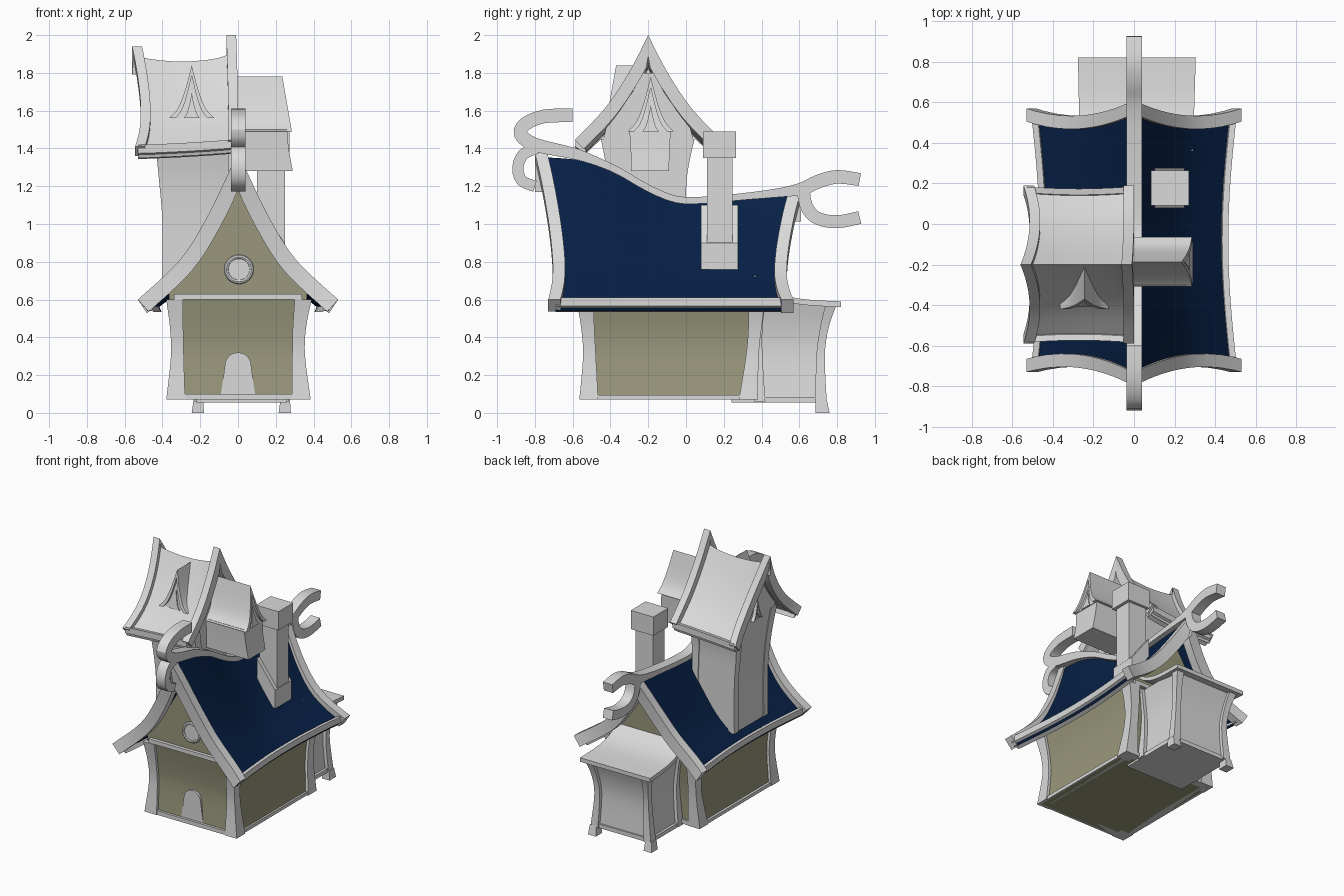
import bpy, bmesh, math
from mathutils import Vector

old = bpy.data.objects.get("Cube")
if old:
    bpy.data.objects.remove(old, do_unlink=True)


def material(name, rgb):
    m = bpy.data.materials.new(name)
    m.use_nodes = True
    m.diffuse_color = (*rgb, 1)
    m.node_tree.nodes["Principled BSDF"].inputs["Base Color"].default_value = (*rgb, 1)
    return m


GREY = material("pale grey", (0.7, 0.7, 0.7))
OLIVE = material("olive wall", (0.32, 0.31, 0.2))
NAVY = material("navy roof", (0.002, 0.014, 0.06))


def spline(pts, n=4):
    """Smooth curve through tuples of any length."""
    out = []
    for i in range(len(pts) - 1):
        p = [Vector(pts[min(max(k, 0), len(pts) - 1)]) for k in range(i - 1, i + 3)]
        for j in range(n):
            t = j / n
            out.append(p[1] + (p[2] - p[0]) * t / 2
                       + (p[0] - p[1] * 2.5 + p[2] * 2 - p[3] / 2) * t * t
                       + (p[1] * 1.5 - p[0] / 2 - p[2] * 1.5 + p[3] / 2) * t ** 3)
    return out + [Vector(pts[-1])]


def loft(name, rings, mat):
    """Closed solid through rings of equal size."""
    bm = bmesh.new()
    rows = [[bm.verts.new(p) for p in r] for r in rings]
    n = len(rows[0])
    for r, q in zip(rows, rows[1:]):
        for i in range(n):
            bm.faces.new((r[i], r[(i + 1) % n], q[(i + 1) % n], q[i]))
    bm.faces.new(rows[0])
    bm.faces.new(rows[-1])
    bmesh.ops.recalc_face_normals(bm, faces=bm.faces)
    me = bpy.data.meshes.new(name)
    bm.to_mesh(me)
    bm.free()
    me.materials.append(mat)
    me.shade_smooth()
    me.set_sharp_from_angle(angle=math.radians(30))
    ob = bpy.data.objects.new(name, me)
    bpy.context.collection.objects.link(ob)


def rect(z, x0, x1, y0, y1):
    return [(x0, y0, z), (x1, y0, z), (x1, y1, z), (x0, y1, z)]


def box(name, x0, x1, y0, y1, z0, z1):
    loft(name, [rect(z0, x0, x1, y0, y1), rect(z1, x0, x1, y0, y1)], GREY)


def walls(name, levels, mat, inset):
    loft(name + "_walls", [rect(z, a + inset, b - inset, c + inset, d - inset)
                           for z, a, b, c, d in levels], mat)


def frame(name, levels, mat, inset):
    """Flared wall block with a curved post on each corner; levels end in post width."""
    lv = [tuple(v) for v in spline([tuple(q) for q in levels])]
    walls(name, [v[:5] for v in lv], mat, inset)
    for i in range(4):
        rings = []
        for z, a, b, c, d, p in lv:
            x = a if i % 2 else b - p
            y = c if i < 2 else d - p
            rings.append(rect(z, x, x + p, y, y + p))
        loft(f"{name}_post_{i + 1}", rings, GREY)


def bent(e, s):
    return e[0] * (1 - s) * (1 - 2 * s) + e[1] * 4 * s * (1 - s) + e[2] * s * (2 * s - 1)


def roof(name, place, prof, spine, ends, width, thick, lim, waist, mat):
    """Sagging gable roof: covering, bargeboards at both ends, eave trims."""
    prof, spine = spline(prof), spline(spine)
    amax = prof[-1][0]

    def height(v, g):
        for p, q in zip(spine, spine[1:]):
            if v <= q[0] + 1e-6:
                w = p.lerp(q, (v - p[0]) / (q[0] - p[0]))
                return w[2] + (w[1] - w[2]) * g

    def along(a, v):
        s = a / amax
        return bent(ends[0], s) * (1 - v) + bent(ends[1], s) * v

    steps = [0.03 + 0.94 * i / 16 for i in range(17)]
    rings, edge = [], []
    for v in steps:
        half = []
        for a, g in prof:
            s = a / amax
            half.append((lim * s * (1 - waist * math.sin(math.pi * v) * s),
                         along(a, v), height(v, g) - 0.025))
        top = [(-a, b, z) for a, b, z in half[:0:-1]] + half
        low = [(a * 0.97, b, z - 0.035) for a, b, z in top]
        rings.append([place(*p) for p in top + low[::-1]])
        edge.append(half[-1])
    loft(name + "_covering", rings, mat)

    for side in (-1, 1):
        tag = "left" if side > 0 else "right"
        # eave trim
        loft(f"{name}_eave_{tag}",
             [[place(side * (a + i), b, z + k) for i, k in
               ((-0.05, -0.04), (0.01, -0.01), (0.01, 0.035), (-0.02, 0.03))] for a, b, z in edge], GREY)
        # bargeboards
        for v, inward in ((0, width), (1, -width)):
            pts = [Vector((a, height(v, g))) for a, g in prof]
            rings = []
            for i, (a, z) in enumerate(pts):
                d = (pts[min(i + 1, len(pts) - 1)] - pts[max(i - 1, 0)]).normalized()
                low = (max(a + d.y * thick, 0), z - d.x * thick) if i else (0, z - thick / d.x)
                b = along(a, v)
                rings.append([place(side * p, q, r) for p, q, r in
                              ((a, b, z), (a, b + inward, z),
                               (low[0], b + inward, low[1]), (low[0], b, low[1]))])
            loft(f"{name}_{'back' if v else 'front'}_barge_{tag}", rings, GREY)
    return prof


def hood(name, place, w, z0, z1, back, top, foot):
    """Small pointed dormer with a recessed infill."""
    half = spline([(0, 1), (0.3, 0.52), (0.62, 0.18), (1, 0)], 3)
    full = [(-a, g) for a, g in half[:0:-1]] + half
    h = z1 - z0
    outer = [(a * w, g) for a, g in full]
    inner = [(a * w * 0.72, g * 0.8) for a, g in full]

    def back_ring(pts):
        return [place(a, back, z0 + h * g) for a, g in pts]

    def front_ring(pts, d=0):
        return [place(a, foot + (top - foot) * g + d, z0 + h * g) for a, g in pts]
    step = 0.02 if back > top else -0.02
    small = [(a * 0.5, g * 0.6) for a, g in inner]
    loft(name + "_shell", [back_ring(outer + inner[::-1]), front_ring(outer + inner[::-1])], GREY)
    loft(name + "_infill", [back_ring(inner), front_ring(inner, step)], GREY)
    loft(name + "_window", [front_ring(small, step), front_ring(small, step * 0.6)], GREY)


def main_place(a, b, z):
    return (a, b, z)


def tower_place(a, b, z):
    return (b, a - 0.2, z)


# Main house
frame("house", [(0.07, -0.38, 0.385, -0.565, 0.38, 0.1), (0.3, -0.355, 0.355, -0.545, 0.385, 0.068),
                (0.45, -0.36, 0.36, -0.555, 0.4, 0.07), (0.6, -0.38, 0.39, -0.58, 0.42, 0.09)], OLIVE, 0.02)
box("front_sill", -0.3, 0.3, -0.56, -0.5, 0.07, 0.1)
box("back_sill", -0.3, 0.3, 0.32, 0.375, 0.07, 0.1)
box("front_beam", -0.34, 0.34, -0.575, -0.5, 0.6, 0.63)
box("back_beam", -0.34, 0.34, 0.34, 0.42, 0.6, 0.63)
for s in (-1, 1):
    box("side_sill", s * 0.345 - 0.03, s * 0.345 + 0.03, -0.5, 0.33, 0.07, 0.095)

# Main roof
prof = roof("main_roof", main_place, [(0, 1), (0.05, 0.86), (0.17, 0.545), (0.31, 0.265), (0.53, 0)],
            [(0, 1.38, 0.6), (0.13, 1.37, 0.6), (0.2, 1.35, 0.6), (0.3, 1.295, 0.6), (0.42, 1.2, 0.6),
             (0.53, 1.145, 0.6), (0.64, 1.14, 0.6), (0.79, 1.155, 0.6), (1, 1.18, 0.6)],
            ((-0.8, -0.71, -0.73), (0.61, 0.535, 0.57)), 0.065, 0.086, 0.5, 0.09, NAVY)

# Gable walls under the roof
for name, y, ridge in (("front_gable", -0.55, 1.31), ("back_gable", 0.36, 1.15)):
    half = [(a, 0.54 + (ridge - 0.6) * g) for a, g in prof if a < 0.37]
    outline = [(-a, z) for a, z in half[:0:-1]] + half
    outline += [(half[-1][0], 0.56), (-half[-1][0], 0.56)]
    loft(name, [[(a, y + d, z) for a, z in outline] for d in (0, 0.04)], OLIVE)


# Ridge beam and curled finials
def curl(name, path):
    """Square bar along points of y, z and half thickness."""
    pts = spline(path, 3)
    rings = []
    for i, (y, z, h) in enumerate(pts):
        d = (pts[min(i + 1, len(pts) - 1)] - pts[max(i - 1, 0)]).xy.normalized() * h
        rings.append([(x, y - s * d.y, z + s * d.x) for x, s in
                      ((-0.037, -1), (0.04, -1), (0.04, 1), (-0.037, 1))])
    loft(name, rings, GREY)


curl("ridge_beam", [(-0.6, 1.575, 0.036), (-0.75, 1.57, 0.036), (-0.85, 1.53, 0.036), (-0.875, 1.475, 0.036),
                    (-0.8, 1.42, 0.036), (-0.6, 1.375, 0.03), (-0.5, 1.342, 0.024), (-0.365, 1.285, 0.019),
                    (-0.2, 1.19, 0.018), (-0.05, 1.13, 0.018), (0.1, 1.127, 0.018), (0.3, 1.145, 0.018),
                    (0.5, 1.167, 0.024), (0.62, 1.188, 0.034), (0.7, 1.225, 0.036), (0.8, 1.25, 0.036),
                    (0.92, 1.235, 0.034)])
curl("front_lower_curl", [(-0.79, 1.4, 0.03), (-0.86, 1.37, 0.03), (-0.89, 1.3, 0.03),
                          (-0.87, 1.23, 0.03), (-0.8, 1.2, 0.03)])
curl("back_lower_curl", [(0.62, 1.19, 0.034), (0.635, 1.1, 0.034), (0.68, 1.04, 0.034),
                         (0.75, 1.015, 0.034), (0.83, 1.015, 0.034), (0.92, 1.035, 0.034)])

# Arched door
arch = [(-0.092, 0.09), (-0.08, 0.17)]
arch += [(-0.07 * math.cos(t * math.pi / 10), 0.25 + 0.07 * math.sin(t * math.pi / 10)) for t in range(11)]
arch += [(0.08, 0.17), (0.092, 0.09)]
loft("door", [[(x, y, z) for x, z in arch] for y in (-0.5, -0.542)], GREY)

# Round gable window
bpy.ops.mesh.primitive_torus_add(major_radius=0.066, minor_radius=0.012, major_segments=32, minor_segments=8,
                                 location=(0.005, -0.555, 0.76), rotation=(math.pi / 2, 0, 0))
ring = bpy.context.object
ring.name = "round_window_frame"
bpy.ops.mesh.primitive_cylinder_add(vertices=32, radius=0.066, depth=0.03, location=(0.005, -0.545, 0.76),
                                    rotation=(math.pi / 2, 0, 0))
pane = bpy.context.object
pane.name = "round_window_pane"
for ob in (ring, pane):
    ob.data.materials.append(GREY)
    ob.data.shade_smooth()
    ob.data.set_sharp_from_angle(angle=math.radians(40))

# Tower
frame("tower", [(0.64, -0.4, -0.05, -0.4, 0, 0.05), (1.0, -0.4, -0.05, -0.4, 0, 0.05),
                (1.25, -0.42, -0.05, -0.415, 0.005, 0.06), (1.45, -0.44, -0.05, -0.45, 0.045, 0.07)],
      GREY, 0.006)
loft("tower_gable", [rect(z, -0.434, -0.056, -0.2 - w, -0.2 + w) for z, w in
                     ((1.44, 0.24), (1.52, 0.22), (1.6, 0.15), (1.7, 0.083), (1.8, 0.028))], GREY)
roof("tower_roof", tower_place, [(0, 1), (0.1, 0.65), (0.23, 0.3), (0.39, 0)],
     [(0, 1.94, 1.41), (0.1, 1.905, 1.41), (0.5, 1.885, 1.42), (0.9, 1.915, 1.435), (1, 2.0, 1.445)],
     ((-0.56, -0.515, -0.545), (-0.01, 0, 0)), 0.052, 0.068, 0.375, 0.03, GREY)
hood("tower_dormer", lambda a, b, z: (a - 0.245, b, z), 0.12, 1.56, 1.84, -0.21, -0.37, -0.42)
hood("tower_side_window", tower_place, 0.055, 1.44, 1.59, -0.4, -0.455, -0.46)

# Hanging bay on the tower
walls("bay", [(1.28, -0.1, 0.29, -0.29, -0.09), (1.4, -0.1, 0.268, -0.293, -0.087),
              (1.5, -0.1, 0.26, -0.3, -0.08)], GREY, 0)
hood("bay_roof", lambda a, b, z: (b, a - 0.187, z), 0.122, 1.49, 1.78, -0.1, 0.235, 0.285)

# Chimney
loft("chimney_base", [[(x, y, z) for x, z in ((0.25, 0.76), (0.25, 0.9), (0.1, 1.1), (0.1, 0.85))]
                      for y in (0.08, 0.275)], GREY)
box("chimney_shaft", 0.1, 0.248, 0.11, 0.245, 0.85, 1.36)
box("chimney_cap", 0.085, 0.272, 0.09, 0.265, 1.35, 1.49)

# Rear annex
shape = [(0.06, 0.25, 0.745, 0.06), (0.3, 0.225, 0.735, 0.045), (0.45, 0.235, 0.755, 0.045),
         (0.58, 0.265, 0.8, 0.06)]
frame("annex", [(z, 0.02 - w, 0.02 + w, 0.36, y, p) for z, w, y, p in shape], GREY, 0.025)
for x in (-0.245, 0.215):
    loft("annex_foot", [rect(0, x, x + 0.065, 0.685, 0.76), rect(0.07, x + 0.01, x + 0.06, 0.685, 0.745)], GREY)
box("annex_floor", -0.22, 0.26, 0.24, 0.73, 0.055, 0.085)
lid = spline([(0.36, 0.73), (0.46, 0.65), (0.6, 0.605), (0.82, 0.59)])
loft("annex_roof", [[(-0.26 - 0.02 * y, y, z), (0.28 + 0.03 * y, y, z),
                     (0.28 + 0.03 * y, y, z - 0.03), (-0.26 - 0.02 * y, y, z - 0.03)] for y, z in lid], GREY)
